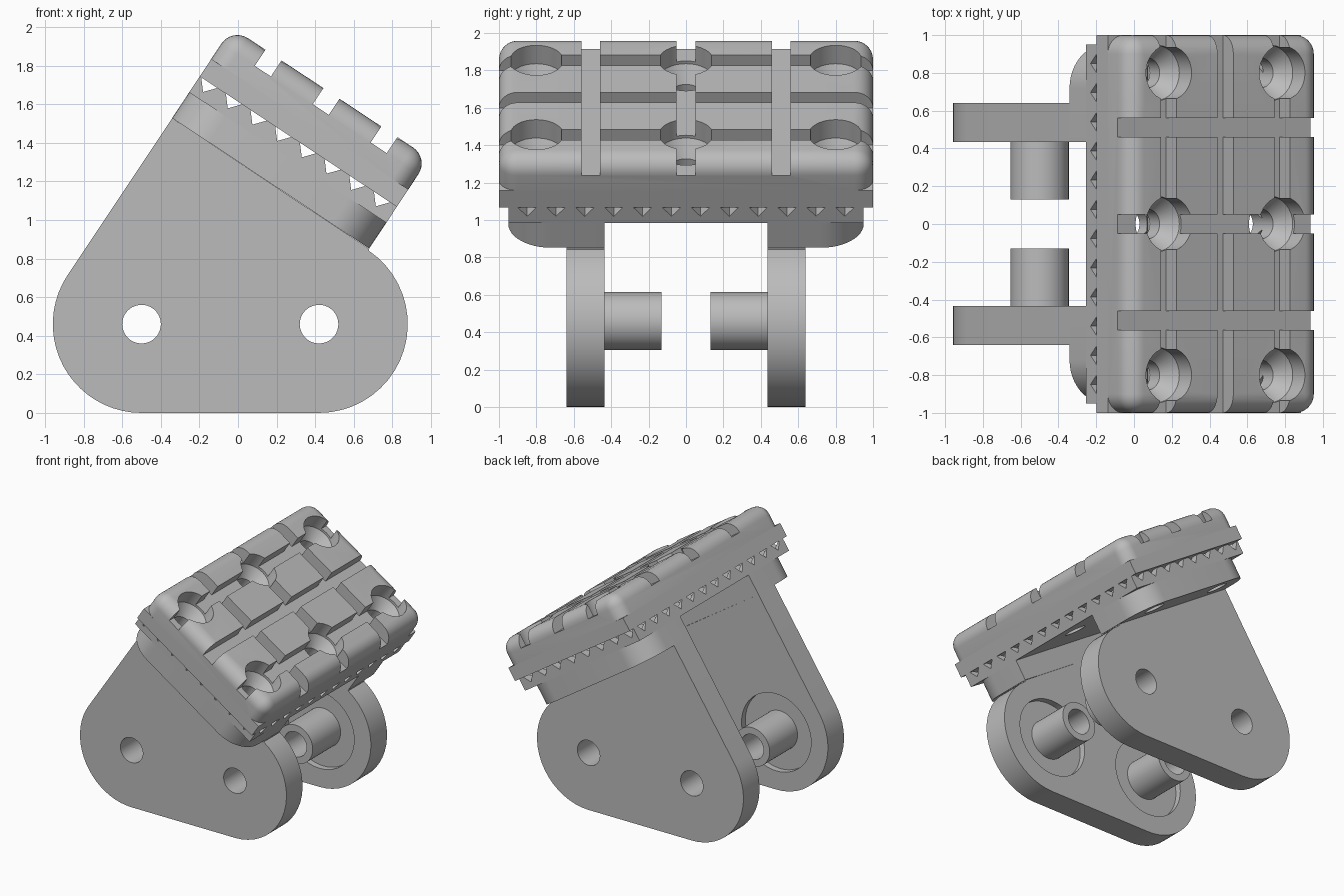
import bpy, bmesh, math
from mathutils import Matrix, Vector

if "Cube" in bpy.data.objects:
    bpy.data.objects.remove(bpy.data.objects["Cube"])

TILT = math.radians(33.5)          # slope of the clamp head
U0, U1 = -1.128, 0.097             # head extent along the slope
UC = -0.51                         # middle of the head pattern
BOLT_U = (UC - 0.36, UC + 0.36)

grey = bpy.data.materials.new("grey")
grey.diffuse_color = (0.5, 0.5, 0.5, 1)
grey.use_nodes = True
grey.node_tree.nodes["Principled BSDF"].inputs["Base Color"].default_value = grey.diffuse_color


def make(name, bm, tilted=True):
    bmesh.ops.recalc_face_normals(bm, faces=bm.faces)
    me = bpy.data.meshes.new(name)
    bm.to_mesh(me)
    bm.free()
    me.materials.append(grey)
    ob = bpy.data.objects.new(name, me)
    bpy.context.collection.objects.link(ob)
    if tilted:
        ob.rotation_euler.y = TILT
    return ob


def add_box(bm, lo, hi):
    lo, hi = Vector(lo), Vector(hi)
    m = Matrix.Translation((lo + hi) / 2) @ Matrix.Diagonal((*(hi - lo), 1))
    return bmesh.ops.create_cube(bm, size=1, matrix=m)


def box(name, lo, hi):
    bm = bmesh.new()
    add_box(bm, lo, hi)
    return make(name, bm)


def rounded_box(name, lo, hi, radius, rule, segments=8):
    bm = bmesh.new()
    add_box(bm, lo, hi)
    edges = [e for e in bm.edges if rule(*[v.co for v in e.verts])]
    bmesh.ops.bevel(bm, geom=edges, offset=radius, segments=segments,
                    profile=0.5, affect='EDGES')
    return make(name, bm)


def add_prism(bm, points, depth):
    """Extrude a closed outline by the depth vector."""
    face = bm.faces.new([bm.verts.new(p) for p in points])
    out = bmesh.ops.extrude_face_region(bm, geom=[face])
    bmesh.ops.translate(bm, vec=depth,
                        verts=[v for v in out["geom"] if isinstance(v, bmesh.types.BMVert)])


def add_rod(bm, x, z, r, y0, y1):
    m = Matrix.Translation((x, (y0 + y1) / 2, z)) @ Matrix.Rotation(math.pi / 2, 4, 'X')
    bmesh.ops.create_cone(bm, cap_ends=True, segments=48, radius1=r, radius2=r,
                          depth=abs(y1 - y0), matrix=m)


def cut(ob, cutter):
    cutter.hide_render = True
    cutter.hide_viewport = True
    mod = ob.modifiers.new("cut", 'BOOLEAN')
    mod.operation, mod.solver, mod.object = 'DIFFERENCE', 'EXACT', cutter


# ---- head parts, in sloped coordinates ----
serrated_block = box("serrated_block", (U0, -0.95, 1.246), (U1, 0.95, 1.345))
lid_flange = box("lid_flange", (U0, -1, 1.345), (U1, 1, 1.453))
lid_body = rounded_box(
    "lid_body", (U0, -1, 1.453), (U1, 1, 1.648), 0.1,
    lambda a, b: max(a.z, b.z) > 1.6 and (a.z != b.z or a.z > 1.6))
pads = []
for s, side in ((-1, "front"), (1, "back")):
    ys = sorted((s * 0.435, s * 0.95))
    pads.append(rounded_box(
        side + "_pad", (U0, ys[0], 1.086), (U1, ys[1], 1.246), 0.23,
        lambda a, b: abs(a.z - b.z) > 0.1 and abs(a.y) > 0.9, 12))

# V grooves across the block, both ways
W, D, TOP = 0.05, 0.058, 1.345
bm = bmesh.new()
for i in range(8):
    u = -1.069 + 0.1534 * i
    add_prism(bm, [(u - 1.2 * W, -1.1, TOP + 0.2 * D), (u, -1.1, TOP - D),
                   (u + 1.2 * W, -1.1, TOP + 0.2 * D)], (0, 2.2, 0))
cut(serrated_block, make("cross_groove_cutter", bm))
bm = bmesh.new()
for i in range(12):
    y = 0.1545 * (i - 5.5)
    add_prism(bm, [(U0 - 0.1, y - 1.2 * W, TOP + 0.2 * D), (U0 - 0.1, y, TOP - D),
                   (U0 - 0.1, y + 1.2 * W, TOP + 0.2 * D)], (1.5, 0, 0))
cut(serrated_block, make("long_groove_cutter", bm))

# square channels over the lid
bm = bmesh.new()
for k in (-1, 0, 1):
    u = UC + 0.36 * k
    add_box(bm, (u - 0.05, -1.1, 1.548), (u + 0.05, 1.1, 1.75))
cut(lid_body, make("cross_channel_cutter", bm))
bm = bmesh.new()
for y in (-0.51, 0, 0.51):
    add_box(bm, (U0 - 0.1, y - 0.05, 1.548), (U1 + 0.1, y + 0.05, 1.75))
cut(lid_body, make("long_channel_cutter", bm))

# stepped bolt holes, turned from a profile
bm = bmesh.new()
N = 32
profile = [(0.08, 1.0), (0.08, 1.44), (0.145, 1.53), (0.145, 1.75)]
for u in BOLT_U:
    for y in (-0.8, 0, 0.8):
        rings = [[bm.verts.new((u + r * math.cos(2 * math.pi * k / N),
                                y + r * math.sin(2 * math.pi * k / N), h))
                  for k in range(N)] for r, h in profile]
        for a, b in zip(rings, rings[1:]):
            for k in range(N):
                bm.faces.new((a[k], a[(k + 1) % N], b[(k + 1) % N], b[k]))
        bm.faces.new(rings[0])
        bm.faces.new(rings[-1])
bolts = make("bolt_hole_cutter", bm)
for ob in [serrated_block, lid_flange, lid_body] + pads:
    cut(ob, bolts)

# ---- side plates with hollow pegs ----
PEGS = ((-0.5, 0.46), (0.42, 0.46))


def arc(cx, cz, a0, a1, n=20):
    for i in range(n + 1):
        a = math.radians(a0 + (a1 - a0) * i / n)
        yield cx + 0.46 * math.cos(a), cz + 0.46 * math.sin(a)


outline = [*arc(*PEGS[0], 146.5, 270), *arc(*PEGS[1], 270, 416), (0.68, 0.85), (-0.341, 1.528)]
bm = bmesh.new()
for x, z in PEGS:
    add_rod(bm, x, z, 0.1, -1, 1)
bore = make("bore_cutter", bm, False)
bodies = []
for s, side in ((-1, "front"), (1, "back")):
    bm = bmesh.new()
    add_prism(bm, [(x, s * 0.435, z) for x, z in outline], (0, s * 0.205, 0))
    plate = make(side + "_side_plate", bm, False)
    bm = bmesh.new()
    for x, z in PEGS:                      # shallow round recess
        add_rod(bm, x, z, 0.31, s * 0.38, s * 0.485)
    cut(plate, make(side + "_recess_cutter", bm, False))
    bm = bmesh.new()
    for x, z in PEGS:
        add_rod(bm, x, z, 0.155, s * 0.13, s * 0.485)
    pegs = make(side + "_pegs", bm, False)
    for ob in (plate, pegs):
        cut(ob, bore)
        bodies.append(ob)

# apply the cuts, then shade smooth with sharp edges kept
bpy.context.view_layer.update()
deps = bpy.context.evaluated_depsgraph_get()
finals = bodies + pads + [serrated_block, lid_flange, lid_body]
baked = [bpy.data.meshes.new_from_object(ob.evaluated_get(deps)) for ob in finals]
for ob, me in zip(finals, baked):
    ob.modifiers.clear()
    ob.data = me
    bpy.ops.object.select_all(action='DESELECT')
    ob.select_set(True)
    bpy.context.view_layer.objects.active = ob
    bpy.ops.object.shade_smooth_by_angle(angle=math.radians(30))
for ob in [o for o in bpy.data.objects if o.name.endswith("_cutter")]:
    bpy.data.objects.remove(ob)
